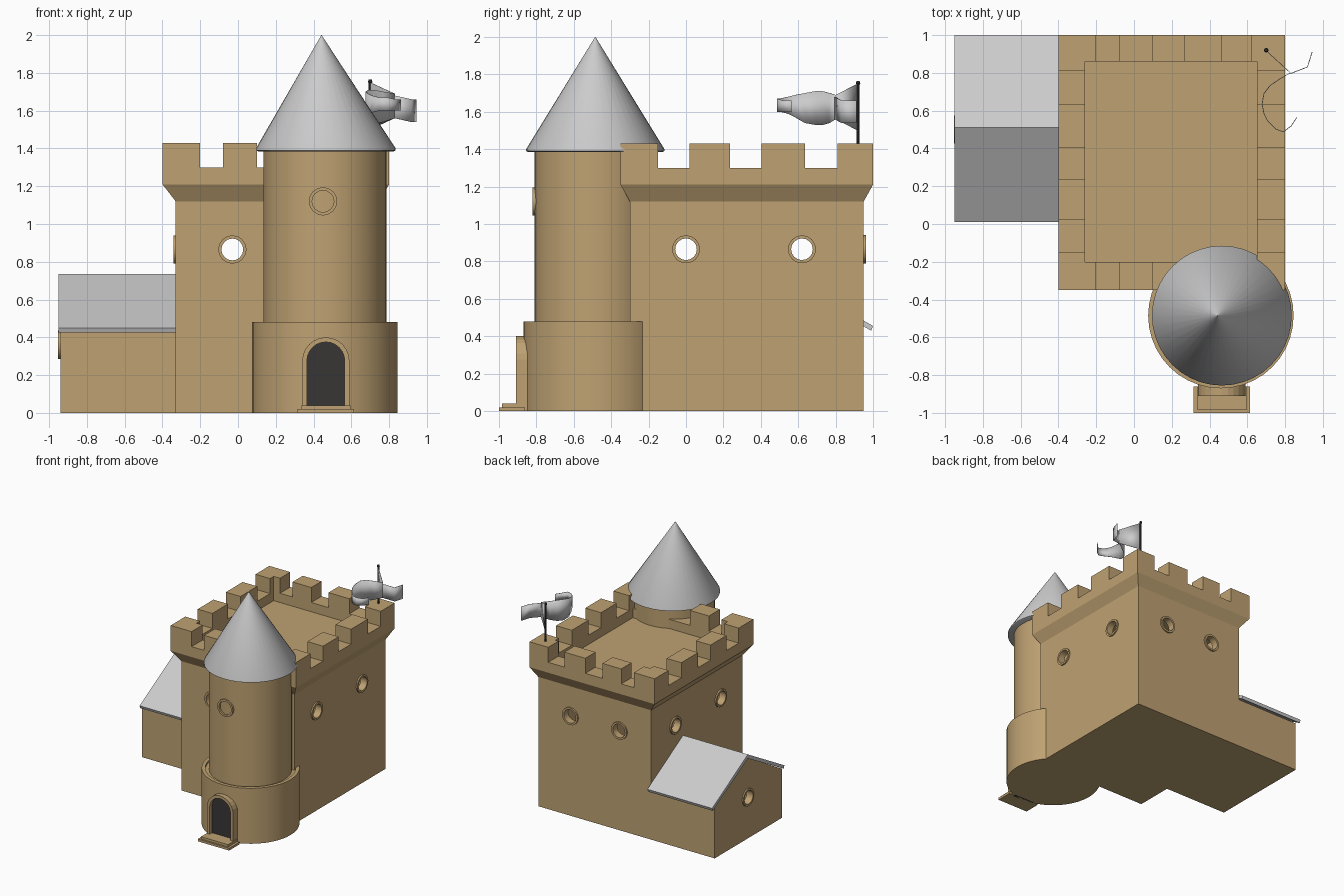
import bpy, bmesh, math
from mathutils import Vector

if "Cube" in bpy.data.objects:
    bpy.data.objects.remove(bpy.data.objects["Cube"])


def material(name, col):
    m = bpy.data.materials.new(name)
    m.diffuse_color = (*col, 1)
    m.use_nodes = True
    m.node_tree.nodes["Principled BSDF"].inputs["Base Color"].default_value = m.diffuse_color
    return m


STONE = material("sandstone", (0.52, 0.36, 0.17))
DARK = material("dark_opening", (0.04, 0.035, 0.035))


def finish(name, bm, mat=None, smooth=False):
    bmesh.ops.remove_doubles(bm, verts=bm.verts, dist=1e-5)
    bmesh.ops.recalc_face_normals(bm, faces=bm.faces)
    me = bpy.data.meshes.new(name)
    bm.to_mesh(me)
    bm.free()
    ob = bpy.data.objects.new(name, me)
    bpy.context.collection.objects.link(ob)
    if mat:
        me.materials.append(mat)
    if smooth:
        bpy.ops.object.select_all(action='DESELECT')
        ob.select_set(True)
        bpy.context.view_layer.objects.active = ob
        bpy.ops.object.shade_smooth_by_angle(angle=math.radians(35))
    return ob


def loft(name, rings, mat=None, smooth=False, caps=True):
    """Skin a stack of equal-length point loops."""
    bm = bmesh.new()
    vs = [[bm.verts.new(p) for p in r] for r in rings]
    n = len(vs[0])
    for a, b in zip(vs, vs[1:]):
        for i in range(n):
            j = (i + 1) % n
            bm.faces.new((a[i], a[j], b[j], b[i]))
    if caps:
        bm.faces.new(vs[0])
        bm.faces.new(vs[-1])
    return finish(name, bm, mat, smooth)


def prism(name, pts, vec, mat=None):
    pts = [Vector(p) for p in pts]
    return loft(name, [pts, [p + Vector(vec) for p in pts]], mat)


def rect(x0, x1, y0, y1, z):
    return [(x0, y0, z), (x1, y0, z), (x1, y1, z), (x0, y1, z)]


def box(name, x0, x1, y0, y1, z0, z1, mat=None):
    return loft(name, [rect(x0, x1, y0, y1, z0), rect(x0, x1, y0, y1, z1)], mat)


def lathe(name, profile, centre, axis=(0, 0, 1), n=40, mat=None, caps=True):
    q = Vector((0, 0, 1)).rotation_difference(Vector(axis))
    rings = [[Vector(centre) + q @ Vector((r * math.cos(2 * math.pi * i / n),
              r * math.sin(2 * math.pi * i / n), h)) for i in range(n)]
             for r, h in profile]
    return loft(name, rings, mat, True, caps)


def cut(ob, cutter):
    m = ob.modifiers.new("cut", 'BOOLEAN')
    m.operation, m.solver, m.object = 'DIFFERENCE', 'EXACT', cutter
    bpy.context.view_layer.objects.active = ob
    bpy.ops.object.modifier_apply(modifier=m.name)
    bpy.data.objects.remove(cutter)


def window_ring(pos, axis):
    lathe("window_frame", [(.058, -.03), (.058, .012), (.075, .012), (.075, -.03),
                           (.058, -.03)], pos, axis, 16, STONE, False)


def window(wall, pos, axis):
    cut(wall, lathe("cutter", [(.059, -.12), (.059, .12)], pos, axis, 16))
    window_ring(pos, axis)


# keep: hollow walls, flared parapet and roof deck
WX0, WX1, WY0, WY1 = -.33, .75, -.30, .95
OX0, OX1, OY0, OY1 = -.40, .80, -.35, 1.0
IX0, IX1, IY0, IY1 = -.26, .65, -.20, .86
keep = loft("keep", [rect(WX0, WX1, WY0, WY1, 0), rect(WX0, WX1, WY0, WY1, 1.12),
                     rect(OX0, OX1, OY0, OY1, 1.21), rect(OX0, OX1, OY0, OY1, 1.30),
                     rect(IX0, IX1, IY0, IY1, 1.30), rect(IX0, IX1, IY0, IY1, 1.22)], STONE)
cut(keep, box("cutter", WX0 + .05, WX1 - .05, WY0 + .05, WY1 - .05, .03, 1.1))

# round windows of the keep
for y in (0, .62):
    window(keep, (WX0, y, .865), (-1, 0, 0))
    window(keep, (WX1, y, .865), (1, 0, 0))
for x in (-.03, .44):
    window(keep, (x, WY1, .865), (0, 1, 0))
window(keep, (-.03, WY0, .865), (0, -1, 0))

# merlons, corners are L-shaped
for a, b in ((OX0, -.20), (-.08, .10), (.265, .465), (.62, OX1)):
    box("merlon", a, b, IY1, OY1, 1.30, 1.43, STONE)
    if a < .2:
        box("merlon", a, b, OY0, IY0, 1.30, 1.43, STONE)
for a, b in ((IY0, -.15), (.02, .235), (.405, .635), (.81, IY1)):
    box("merlon", OX0, IX0, a, b, 1.30, 1.43, STONE)
    box("merlon", IX1, OX1, OY0 if a < -.1 else a, b, 1.30, 1.43, STONE)

# round tower with wider base, and cone roof
TX, TY = .465, -.485
lathe("tower", [(.385, 0), (.385, .48), (.355, .48), (.355, .465), (.325, .465),
                (.325, 1.40)], (TX - .005, TY, 0), mat=STONE)
window_ring((.45, TY - .323, 1.12), (0, -1, 0))
cone = lathe("tower_roof", [(.36, 1.385), (.37, 1.39), (.37, 1.40), (.001, 2.0)], (TX, TY, 0))
for v in cone.data.vertices:
    if v.co.z > 1.9:
        v.co.x -= .023


# arched door, frame and steps
def arch(r, y, spring=.275, n=12):
    return ([(TX - r, y, 0)] +
            [(TX - r * math.cos(math.pi * i / n), y, spring + r * math.sin(math.pi * i / n))
             for i in range(n + 1)] + [(TX + r, y, 0)])


prism("door_frame", arch(.125, -.91) + arch(.10, -.91)[::-1], (0, .07, 0), STONE)
prism("door", arch(.10, -.876), (0, .03, 0), DARK)
box("lower_step", .315, .615, -1.0, -.86, 0, .02, STONE)
box("upper_step", .335, .595, -.985, -.86, .02, .04, STONE)

# side annex with gable roof
AX = -.94
annex = prism("annex", [(AX, y, z) for y, z in
                        ((.03, 0), (.95, 0), (.95, .44), (.51, .705), (.03, .425))],
              (WX0 - AX + .01, 0, 0), STONE)
cut(annex, box("cutter", AX + .05, WX0 - .03, .09, .89, .03, .43))
window(annex, (AX, .5, .36), (-1, 0, 0))
prism("annex_roof", [(-.95, y, z) for y, z in
                     ((.01, .45), (.51, .735), (1.0, .455), (.99, .43), (.51, .70), (.02, .425))],
      (WX0 + .95, 0, 0))

# flag pole
lathe("flag_pole", [(.008, 1.40), (.008, 1.745), (.012, 1.75), (.008, 1.765)],
      (.70, .92, 0), n=8, mat=DARK)


# waving flag: path x, y, lower z, upper z
def cloth(name, path):
    bm = bmesh.new()
    vs = [(bm.verts.new((x, y, a)), bm.verts.new((x, y, b))) for x, y, a, b in path]
    for p, q in zip(vs, vs[1:]):
        bm.faces.new((p[0], q[0], q[1], p[1]))
    ob = finish(name, bm, None, True)
    ob.modifiers.new("thickness", 'SOLIDIFY').thickness = .004


cloth("flag", [(.70, .92, 1.50, 1.75), (.83, .80, 1.56, 1.69), (.77, .765, 1.54, 1.70),
               (.72, .73, 1.53, 1.71), (.69, .69, 1.53, 1.71), (.68, .635, 1.54, 1.70),
               (.69, .585, 1.57, 1.69), (.71, .545, 1.59, 1.68), (.75, .505, 1.60, 1.67),
               (.79, .49, 1.60, 1.67), (.83, .52, 1.60, 1.66), (.86, .565, 1.60, 1.66)])
cloth("flag_tail", [(.945, .91, 1.54, 1.66), (.92, .83, 1.54, 1.66), (.83, .795, 1.56, 1.68)])
